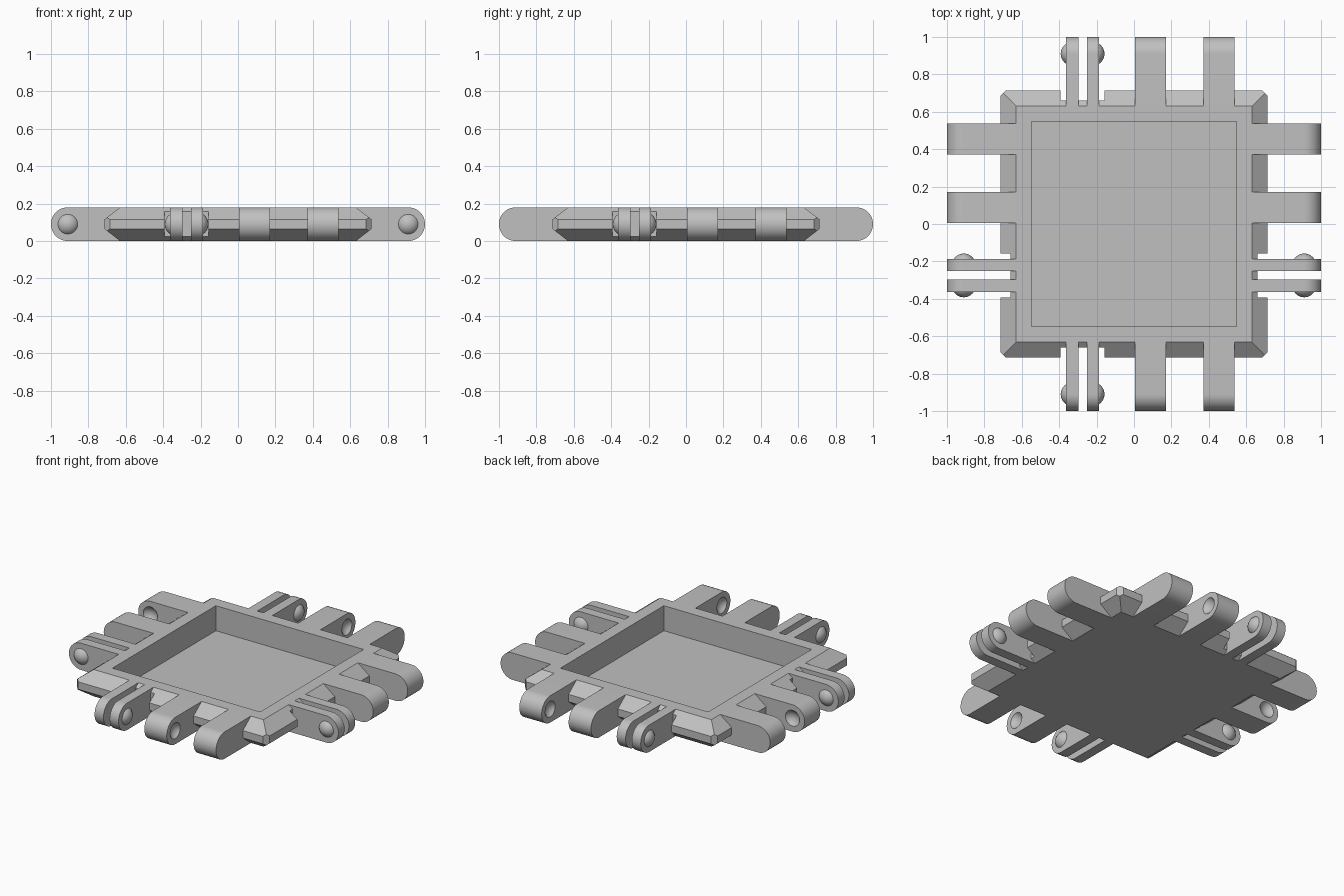
import bpy, bmesh
from math import pi, cos, sin, radians
from mathutils import Matrix, Vector

if "Cube" in bpy.data.objects:
    bpy.data.objects.remove(bpy.data.objects["Cube"])

H = 0.18            # overall height
R = H / 2           # radius of the rounded tips
TIP = 1 - R         # hinge axis distance from the centre
TOP = 0.63          # half width of the flat top and bottom
RIM = 0.715         # half width of the bevelled rim
NOTCH = 0.66        # clip recess depth
BALL, BUMP = 0.064, 0.028   # ball radius and how far it stands out

grey = bpy.data.materials.new("plain grey")
grey.use_nodes = True
grey.diffuse_color = (0.53, 0.53, 0.53, 1)
grey.node_tree.nodes["Principled BSDF"].inputs["Base Color"].default_value = grey.diffuse_color

# Each side maps (along the edge, outward, up) into the model
SIDES = {
    "back": Matrix.Identity(3),
    "front": Matrix(((1, 0, 0), (0, -1, 0), (0, 0, 1))),
    "left": Matrix(((0, 1, 0), (1, 0, 0), (0, 0, 1))),
    "right": Matrix(((0, -1, 0), (1, 0, 0), (0, 0, 1))),
}


def finish(name, bm, side=None):
    if side:
        bm.transform(SIDES[side].to_4x4())
    bmesh.ops.recalc_face_normals(bm, faces=bm.faces)
    mesh = bpy.data.meshes.new(name)
    bm.to_mesh(mesh)
    bm.free()
    mesh.materials.append(grey)
    mesh.shade_smooth()
    mesh.set_sharp_from_angle(angle=radians(30))
    obj = bpy.data.objects.new(name, mesh)
    bpy.context.collection.objects.link(obj)
    return obj


def box(name, low, high, side=None):
    bm = bmesh.new()
    bmesh.ops.create_cube(bm, size=1)
    low, high = Vector(low), Vector(high)
    for v in bm.verts:
        v.co = (low + high) / 2 + v.co * (high - low)
    return finish(name, bm, side)


def arm(name, a0, a1, side):
    """Bar with a half-round tip, spanning a0..a1 along the edge."""
    bm = bmesh.new()
    outline = [(TOP, 0)]
    for i in range(25):
        t = -pi / 2 + pi * i / 24
        outline.append((TIP + R * cos(t), R + R * sin(t)))
    outline.append((TOP, H))
    face = bm.faces.new([bm.verts.new((a0, o, z)) for o, z in outline])
    new = bmesh.ops.extrude_face_region(bm, geom=[face])["geom"]
    verts = [g for g in new if isinstance(g, bmesh.types.BMVert)]
    bmesh.ops.translate(bm, verts=verts, vec=(a1 - a0, 0, 0))
    return finish(name, bm, side)


def ball(name, a, side, cap_from=None, direction=1):
    """Ball on the hinge axis, optionally trimmed to a cap."""
    bm = bmesh.new()
    bmesh.ops.create_uvsphere(bm, u_segments=32, v_segments=20, radius=BALL)
    bmesh.ops.rotate(bm, verts=bm.verts, matrix=Matrix.Rotation(pi / 2, 3, "Y"))
    bmesh.ops.translate(bm, verts=bm.verts, vec=(a, TIP, R))
    if cap_from is not None:
        bmesh.ops.bisect_plane(bm, geom=bm.verts[:] + bm.edges[:] + bm.faces[:],
                               plane_co=(cap_from, 0, 0), plane_no=(direction, 0, 0),
                               clear_inner=True)
    return finish(name, bm, side)


def cut(obj, cutters):
    for c in cutters:
        mod = obj.modifiers.new("cut", "BOOLEAN")
        mod.operation, mod.solver, mod.object = "DIFFERENCE", "EXACT", c
    deps = bpy.context.evaluated_depsgraph_get()
    mesh = bpy.data.meshes.new_from_object(obj.evaluated_get(deps))
    obj.modifiers.clear()
    obj.data = mesh
    mesh.shade_smooth()
    mesh.set_sharp_from_angle(angle=radians(30))
    for c in cutters:
        bpy.data.objects.remove(c)


# Tray body: bevelled slab with clipped corners
bm = bmesh.new()
clip = 0.03
ridge = RIM - clip / 2
ridge_z = 0.025 + (R - 0.025) * (RIM - ridge) / (RIM - TOP)
for sx in (-1, 1):
    for sy in (-1, 1):
        for sz in (-1, 1):
            for x, y, z in ((TOP, TOP, R), (RIM, RIM - clip, 0.025),
                            (RIM - clip, RIM, 0.025), (ridge, ridge, ridge_z)):
                bm.verts.new((sx * x, sy * y, R + sz * z))
bmesh.ops.convex_hull(bm, input=bm.verts)
bmesh.ops.dissolve_limit(bm, angle_limit=radians(1), verts=bm.verts, edges=bm.edges)
body = finish("tray_body", bm)

# Pocket in the tray and a recess behind each clip
cutters = [box("pocket_cutter", (-0.548, -0.548, 0.012), (0.548, 0.548, 0.3))]
for side in SIDES:
    cutters.append(box("recess_cutter", (-0.393, NOTCH, -0.1), (-0.157, 0.8, 0.3), side))
cut(body, cutters)

for side in SIDES:
    # Clip: two thin prongs with bumps on their outer faces
    for label, a0, a1, outer, d in (("outer", -0.364, -0.298, -0.364, -1),
                                    ("inner", -0.252, -0.186, -0.186, 1)):
        arm(f"{side}_{label}_prong", a0, a1, side)
        ball(f"{side}_{label}_bump", outer + d * (BUMP - BALL), side, outer, d)
    # Socket: two thick tabs with dimples on their facing sides
    for label, a0, a1, inner, d in (("inner", 0.005, 0.171, 0.171, 1),
                                    ("outer", 0.371, 0.537, 0.371, -1)):
        tab = arm(f"{side}_{label}_tab", a0, a1, side)
        cut(tab, [ball("dimple_cutter", inner + d * (BALL - BUMP), side)])
